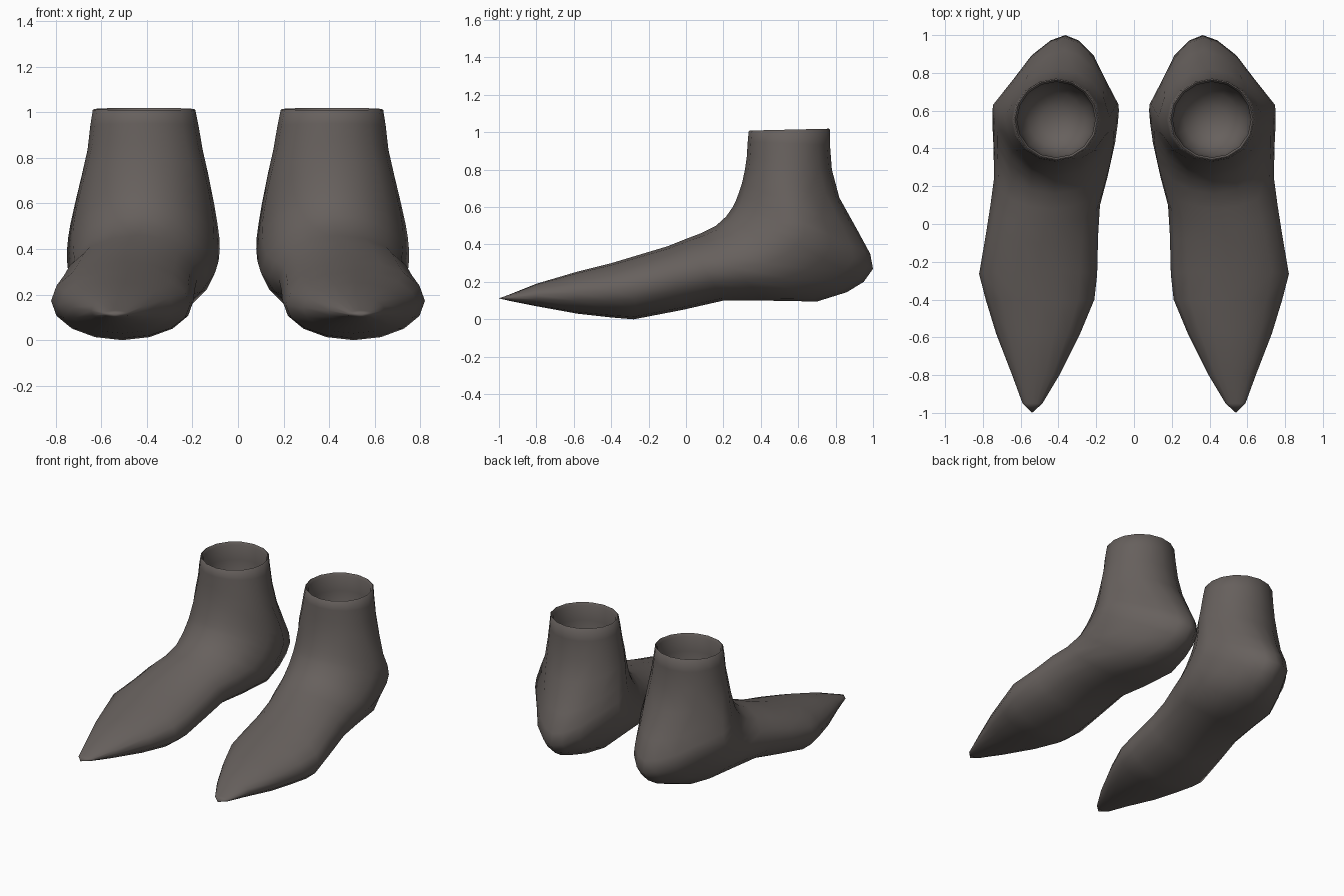
import bpy, bmesh, math

if "Cube" in bpy.data.objects:
    bpy.data.objects.remove(bpy.data.objects["Cube"])

SEGMENTS = 16

# Slices from toe to ankle: upper point (y, z), lower point (y, z), inner x, outer x
SLICES = [
    (-.95, .13, -.95, .10, .485, .59),
    (-.80, .19, -.80, .07, .395, .645),
    (-.58, .255, -.58, .03, .285, .73),
    (-.40, .30, -.40, .01, .21, .785),
    (-.25, .345, -.28, .0, .195, .82),
    (-.10, .39, -.02, .05, .19, .785),
    (.00, .43, .20, .10, .18, .76),
    (.08, .46, .42, .10, .14, .74),
    (.16, .50, .70, .095, .10, .745),
    (.215, .55, .86, .145, .085, .75),
    (.25, .60, .95, .20, .08, .75),
    (.265, .63, 1.0, .27, .082, .745),
    (.28, .67, .985, .35, .09, .735),
    (.30, .73, .92, .47, .105, .715),
    (.315, .80, .82, .65, .13, .685),
    (.325, .87, .78, .80, .155, .66),
    (.33, .95, .77, .93, .173, .648),
    (.335, 1.005, .77, 1.015, .187, .637),
]


def slice_points(ty, tz, by, bz, x_in, x_out):
    """Closed outline between the upper and lower point, pinched at the heel."""
    heel = max(0, min(1, (by - .6) / .35)) * max(0, min(1, (.75 - bz) / .3))
    points = []
    for i in range(SEGMENTS):
        a = 2 * math.pi * i / SEGMENTS
        t = (1 - math.cos(a)) / 2
        s = math.sin(a)
        u = max(0, 2 * t - 1)
        width = abs(s) ** (1 + .5 * heel * (u > 0)) * (1 - .8 * heel * u * (1 - u))
        x = (x_in + x_out) / 2 + (x_out - x_in) / 2 * math.copysign(width, s)
        x -= .05 * heel * u
        points.append((x, ty + (by - ty) * t, tz + (bz - tz) * t))
    return points


def bridge(bm, a, b):
    for i in range(SEGMENTS):
        j = (i + 1) % SEGMENTS
        bm.faces.new((a[i], a[j], b[j], b[i]))


def fan(bm, ring, tip):
    for i in range(SEGMENTS):
        bm.faces.new((ring[i], ring[(i + 1) % SEGMENTS], tip))


bm = bmesh.new()

# Outer skin: foot, heel and ankle shaft
outlines = [slice_points(*s) for s in SLICES]

# Rolled rim and hollow inside, as (scale, drop) of the last outline
for scale, drop in ((.97, -.004), (.92, .015), (.92, .12), (.86, .24), (.66, .33), (.35, .37)):
    outlines.append([(.413 + (x - .413) * scale, .553 + (y - .553) * scale, z - drop)
                     for x, y, z in outlines[len(SLICES) - 1]])

rings = [[bm.verts.new(p) for p in outline] for outline in outlines]
for a, b in zip(rings, rings[1:]):
    bridge(bm, a, b)
fan(bm, rings[0], bm.verts.new((.54, -1, .112)))
fan(bm, rings[-1], bm.verts.new((.40, .56, .625)))
bmesh.ops.recalc_face_normals(bm, faces=bm.faces)

mesh = bpy.data.meshes.new("ankle_boots")
bm.to_mesh(mesh)
bm.free()
boots = bpy.data.objects.new("ankle_boots", mesh)
bpy.context.collection.objects.link(boots)
bpy.context.view_layer.objects.active = boots
boots.select_set(True)
bpy.ops.object.shade_smooth_by_angle(angle=math.radians(65))

# Dark leather
leather = bpy.data.materials.new("dark_leather")
leather.diffuse_color = (.135, .118, .11, 1)
leather.use_nodes = True
leather.node_tree.nodes["Principled BSDF"].inputs["Base Color"].default_value = leather.diffuse_color
mesh.materials.append(leather)

# Second boot
mirror = boots.modifiers.new("other_boot", 'MIRROR')
mirror.use_axis = (True, False, False)
mirror.use_mirror_merge = False
